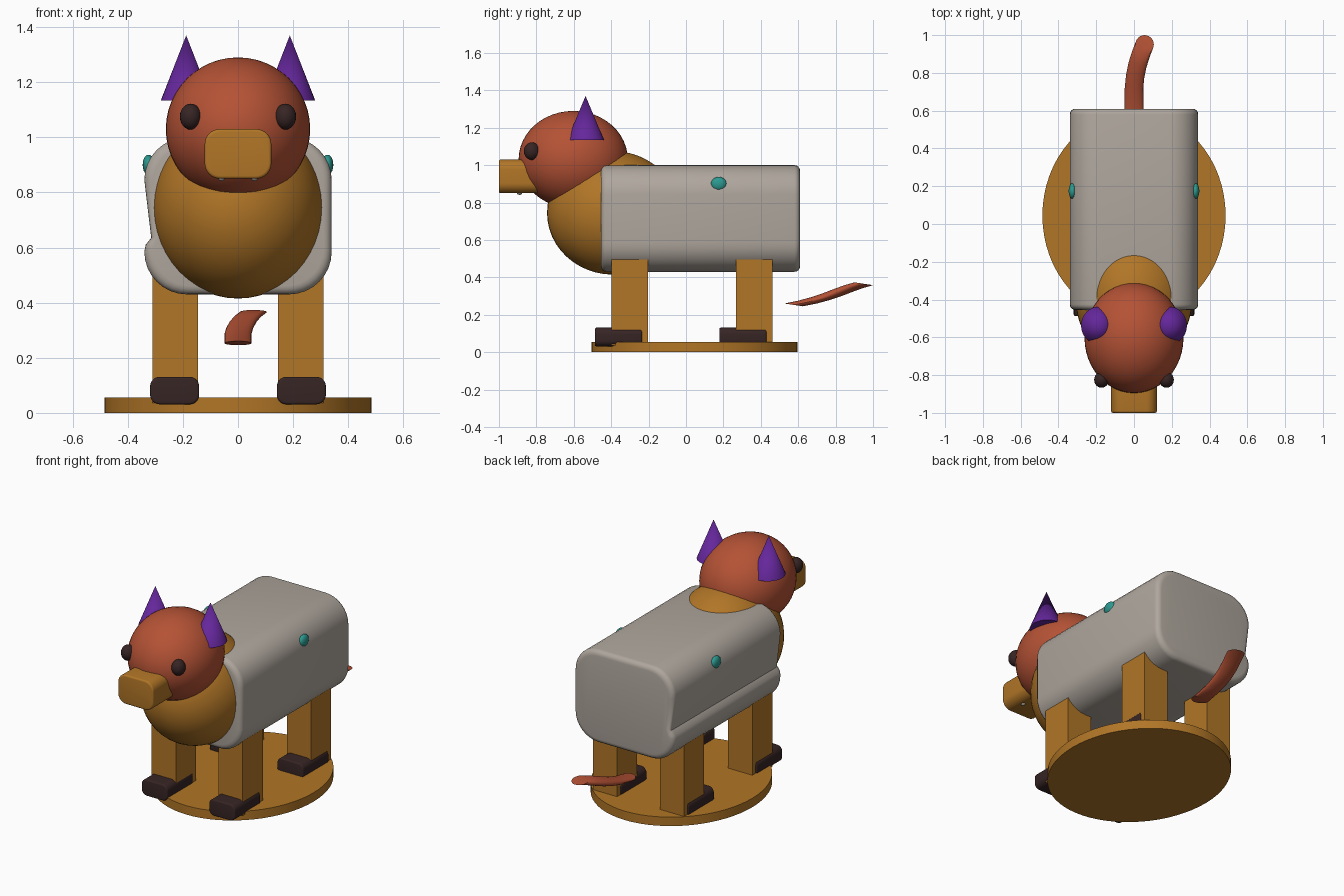
import bpy, bmesh, math
from mathutils import Matrix

if "Cube" in bpy.data.objects:
    bpy.data.objects.remove(bpy.data.objects["Cube"])


def mat(name, rgb):
    m = bpy.data.materials.new(name)
    m.diffuse_color = (*rgb, 1)
    m.use_nodes = True
    m.node_tree.nodes["Principled BSDF"].inputs["Base Color"].default_value = m.diffuse_color
    return m


BRICK = mat("brick red", (0.46, 0.085, 0.036))
GOLD = mat("golden brown", (0.44, 0.18, 0.02))
GREY = mat("warm grey", (0.43, 0.385, 0.34))
PURPLE = mat("purple", (0.13, 0.02, 0.33))
DARK = mat("dark brown", (0.038, 0.018, 0.018))
TEAL = mat("teal", (0.025, 0.32, 0.28))


def finish(name, bm, material, smooth=True):
    bmesh.ops.recalc_face_normals(bm, faces=bm.faces)
    me = bpy.data.meshes.new(name)
    bm.to_mesh(me)
    bm.free()
    ob = bpy.data.objects.new(name, me)
    bpy.context.collection.objects.link(ob)
    me.materials.append(material)
    if smooth:
        bpy.ops.object.select_all(action='DESELECT')
        ob.select_set(True)
        bpy.context.view_layer.objects.active = ob
        bpy.ops.object.shade_smooth_by_angle(angle=math.radians(35))
    return ob


def ball(name, loc, radii, material, seg=32):
    bm = bmesh.new()
    bmesh.ops.create_uvsphere(bm, u_segments=seg, v_segments=seg // 2, radius=1,
                              matrix=Matrix.LocRotScale(loc, None, radii))
    return finish(name, bm, material)


def cone(name, loc, r1, r2, h, scale, material, seg):
    bm = bmesh.new()
    bmesh.ops.create_cone(bm, cap_ends=True, segments=seg, radius1=r1, radius2=r2, depth=h,
                          matrix=Matrix.LocRotScale(loc, None, scale))
    return finish(name, bm, material)


def loft(name, rings, material):
    """Skin a list of equal-length point rings and cap both ends."""
    bm = bmesh.new()
    vs = [[bm.verts.new(p) for p in r] for r in rings]
    n = len(vs[0])
    for a, b in zip(vs, vs[1:]):
        for i in range(n):
            j = (i + 1) % n
            bm.faces.new((a[i], a[j], b[j], b[i]))
    bm.faces.new(vs[0])
    bm.faces.new(vs[-1])
    return finish(name, bm, material)


def round_rect(hx, hz, r, steps=8):
    pts = []
    for k, (sx, sz) in enumerate([(1, 1), (-1, 1), (-1, -1), (1, -1)]):
        for i in range(steps + 1):
            a = math.radians(90 * (k + i / steps))
            pts.append((sx * (hx - r) + r * math.cos(a), sz * (hz - r) + r * math.sin(a)))
    return pts


def bar(name, profile, x, z, y0, y1, hx, hz, bevel, material):
    """Run an x-z profile along y with rounded end edges."""
    ends = [(bevel * (1 - math.sin(t)), bevel * (1 - math.cos(t)))
            for t in [math.pi / 2 * i / 4 for i in range(5)]]
    stations = [(y0 + dy, d) for d, dy in ends] + [(y1 - dy, d) for d, dy in reversed(ends)]
    rings = [[(x + px * (1 - d / hx), y, z + pz * (1 - d / hz)) for px, pz in profile]
             for y, d in stations]
    return loft(name, rings, material)


# Oval stand
cone("stand", (0, 0.045, 0.0275), 1, 1, 0.055, (0.485, 0.55, 1), GOLD, 64)

# Barrel body, with a shallow fold along its left flank
body = round_rect(0.34, 0.285, 0.155)
i = max(k for k, p in enumerate(body) if p[0] < -0.339 and p[1] > 0)
body[i + 1:i + 1] = [(-0.315, -0.08), (-0.335, -0.105)]
bar("body", body, 0, 0.715, -0.455, 0.61, 0.34, 0.285, 0.03, GREY)

# Chest, head and snout
ball("chest", (0, -0.39, 0.745), (0.31, 0.353, 0.33), GOLD, 48)
ball("head", (0, -0.603, 1.03), (0.262, 0.292, 0.26), BRICK, 48)
bar("snout", round_rect(0.121, 0.09, 0.055), 0, 0.94, -1.0, -0.7, 0.121, 0.09, 0.01, GOLD)

for s, side in ((-1, "left"), (1, "right")):
    # Eyes, ears, chin studs and side knobs
    ball(side + "_eye", (s * 0.172, -0.825, 1.075), (0.039, 0.042, 0.047), DARK, 24)
    cone(side + "_ear", (s * 0.188, -0.537, 1.252), 0.095, 0, 0.236, (0.97, 1.04, 1), PURPLE, 32)
    ball(side + "_chin_stud", (s * 0.06, -0.89, 0.853), (0.012, 0.015, 0.012), GREY, 12)
    ball(side + "_knob", (s * 0.325, 0.175, 0.9), (0.021, 0.042, 0.037), TEAL, 20)
    # Square legs with rounded shoes
    for y, end in ((-0.3, "front"), (0.365, "rear")):
        bm = bmesh.new()
        bmesh.ops.create_cube(bm, size=1, matrix=Matrix.LocRotScale(
            (s * 0.228, y, 0.27), None, (0.165, 0.196, 0.47)))
        finish(f"{end}_{side}_leg", bm, GOLD, False)
        bar(f"{end}_{side}_shoe", round_rect(0.089, 0.05, 0.035), s * 0.23, 0.081,
            y - 0.187, y + 0.065, 0.089, 0.05, 0.008, DARK)

# Tail: level discs swept along a bending path
path = [(0, 0.575, 0.253), (0, 0.65, 0.268), (0, 0.72, 0.287), (0.006, 0.78, 0.307),
        (0.018, 0.84, 0.33), (0.035, 0.895, 0.35), (0.056, 0.95, 0.366)]
tail = []
for k, (x, y, z) in enumerate(path):
    tilt = 0.15
    tail.append([(x + 0.049 * math.cos(a), y + 0.05 * math.sin(a), z - 0.05 * tilt * math.sin(a))
                 for a in [2 * math.pi * i / 24 for i in range(24)]])
loft("tail", tail, BRICK)
